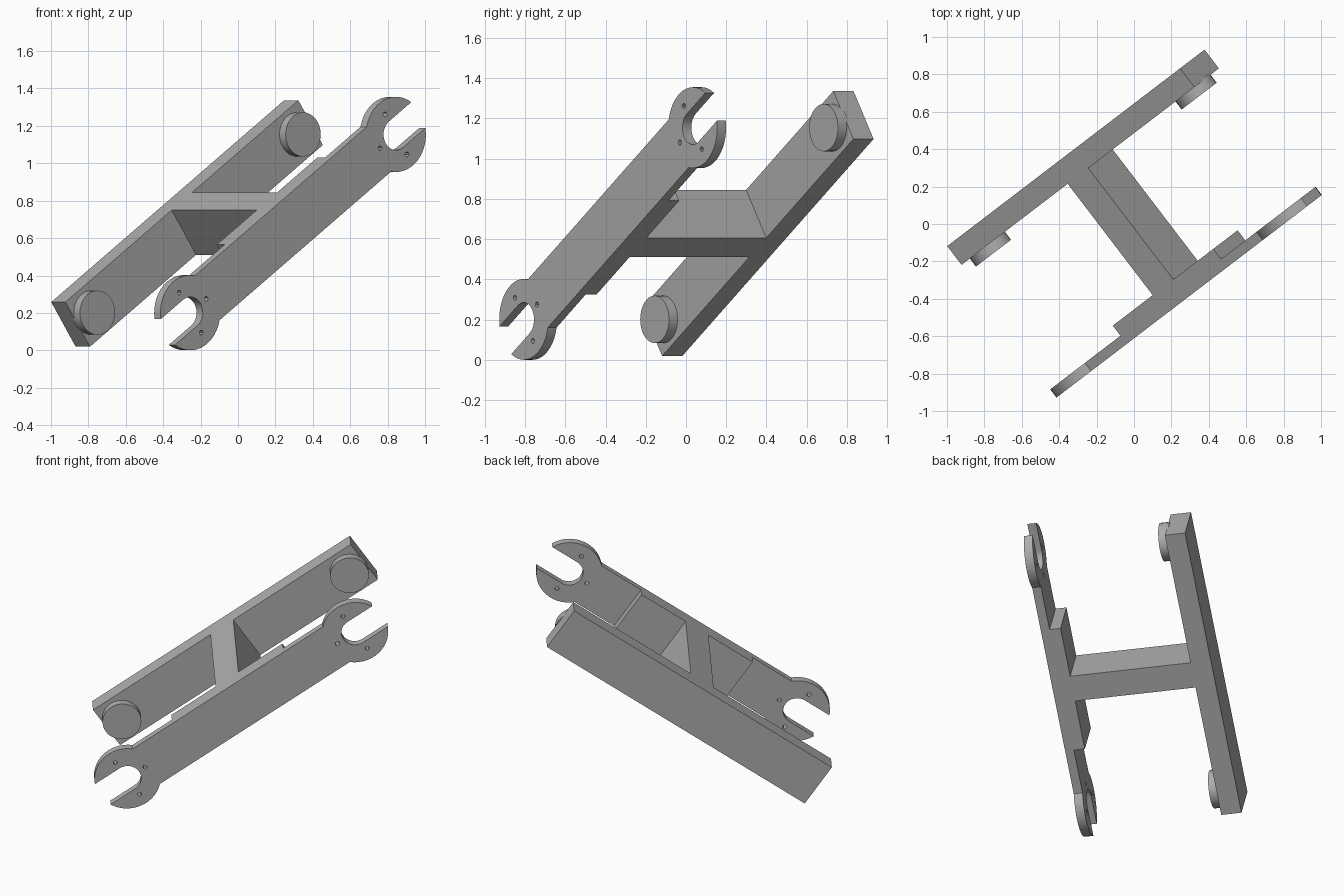
import bpy, bmesh
from math import radians, pi, cos, sin, asin, sqrt
from mathutils import Matrix, Vector

if "Cube" in bpy.data.objects:
    bpy.data.objects.remove(bpy.data.objects["Cube"])

# One grey for the whole frame
grey = bpy.data.materials.new("mid_grey")
grey.use_nodes = True
colour = (0.42, 0.42, 0.42, 1)
grey.diffuse_color = colour
grey.node_tree.nodes["Principled BSDF"].inputs["Base Color"].default_value = colour

# Local frame: x along the bars, y across them, z from back bar to front plate
FRAME = (Matrix.Translation((0, 0, 0.678)) @ Matrix.Rotation(radians(37.36), 4, 'Z')
         @ Matrix.Rotation(radians(90), 4, 'X') @ Matrix.Rotation(radians(34.55), 4, 'Z'))

HALF_W = 0.145                      # half width of bars
END = 0.84                          # distance to jaw and knob centres
BACK, BACK_FACE = -0.512, -0.386    # back bar depth
PAD, PLATE, FRONT = 0.363, 0.431, 0.486


def finish(obj):
    obj.matrix_world = FRAME
    obj.data.materials.clear()
    obj.data.materials.append(grey)
    bpy.ops.object.select_all(action='DESELECT')
    obj.select_set(True)
    bpy.context.view_layer.objects.active = obj
    bpy.ops.object.shade_smooth_by_angle(angle=radians(30))


def from_bmesh(name, bm):
    mesh = bpy.data.meshes.new(name)
    bm.to_mesh(mesh)
    bm.free()
    obj = bpy.data.objects.new(name, mesh)
    bpy.context.collection.objects.link(obj)
    finish(obj)


def box(name, half_x, z0, z1):
    bm = bmesh.new()
    size = Matrix.Diagonal((2 * half_x, 2 * HALF_W, z1 - z0, 1))
    bmesh.ops.create_cube(bm, size=1, matrix=Matrix.Translation((0, 0, (z0 + z1) / 2)) @ size)
    from_bmesh(name, bm)


def knob(name, x, radius, z0, z1):
    bm = bmesh.new()
    bmesh.ops.create_cone(bm, cap_ends=True, segments=32, radius1=radius, radius2=radius,
                          depth=z1 - z0, matrix=Matrix.Translation((x, 0, (z0 + z1) / 2)))
    from_bmesh(name, bm)


def arc(cx, cy, radius, start, end, steps):
    return [(cx + radius * cos(start + (end - start) * i / steps),
             cy + radius * sin(start + (end - start) * i / steps)) for i in range(steps + 1)]


def jawed_plate(name):
    R, SLOT, HOLE, HOLE_RING = 0.201, 0.084, 0.013, 0.13
    neck, tip = pi - asin(HALF_W / R), asin(SLOT / R)
    # Right jaw, going counter-clockwise from the lower neck to the upper neck
    jaw = arc(END, 0, R, -neck, -tip, 14)
    jaw += arc(END, 0, SLOT, -pi / 2, -3 * pi / 2, 16)
    jaw += arc(END, 0, R, tip, neck, 14)
    loops = [jaw + [(-x, -y) for x, y in jaw]]
    # Three small holes around each jaw
    for side in (-1, 1):
        for a in (pi / 2, pi, 3 * pi / 2):
            cx, cy = side * (END + HOLE_RING * cos(a)), HOLE_RING * sin(a)
            loops.append(arc(cx, cy, HOLE, 0, 2 * pi, 12)[:-1])
    curve = bpy.data.curves.new(name, 'CURVE')
    curve.dimensions = '2D'
    curve.fill_mode = 'BOTH'
    curve.extrude = (FRONT - PLATE) / 2
    for loop in loops:
        spline = curve.splines.new('POLY')
        spline.points.add(len(loop) - 1)
        for p, (x, y) in zip(spline.points, loop):
            p.co = (x, y, 0, 1)
        spline.use_cyclic_u = True
    helper = bpy.data.objects.new(name + "_outline", curve)
    bpy.context.collection.objects.link(helper)
    # Turn the filled outline into a clean mesh
    graph = bpy.context.evaluated_depsgraph_get()
    mesh = bpy.data.meshes.new_from_object(helper.evaluated_get(graph))
    bpy.data.objects.remove(helper)
    bm = bmesh.new()
    bm.from_mesh(mesh)
    bmesh.ops.remove_doubles(bm, verts=bm.verts, dist=1e-5)
    bmesh.ops.recalc_face_normals(bm, faces=bm.faces)
    bmesh.ops.translate(bm, verts=bm.verts, vec=Vector((0, 0, (PLATE + FRONT) / 2)))
    from_bmesh(name, bm)


# Back bar with two round knobs facing the plate
box("back_bar", 0.951, BACK, BACK_FACE)
for label, side in (("lower", -1), ("upper", 1)):
    knob(label + "_knob", side * END, 0.118, BACK_FACE - 0.01, -0.332)

# Crossbar, thick middle pad and the plate with open jaws
box("crossbar", 0.084, BACK_FACE, PAD)
box("plate_pad", 0.41, PAD, PLATE)
jawed_plate("jawed_plate")
